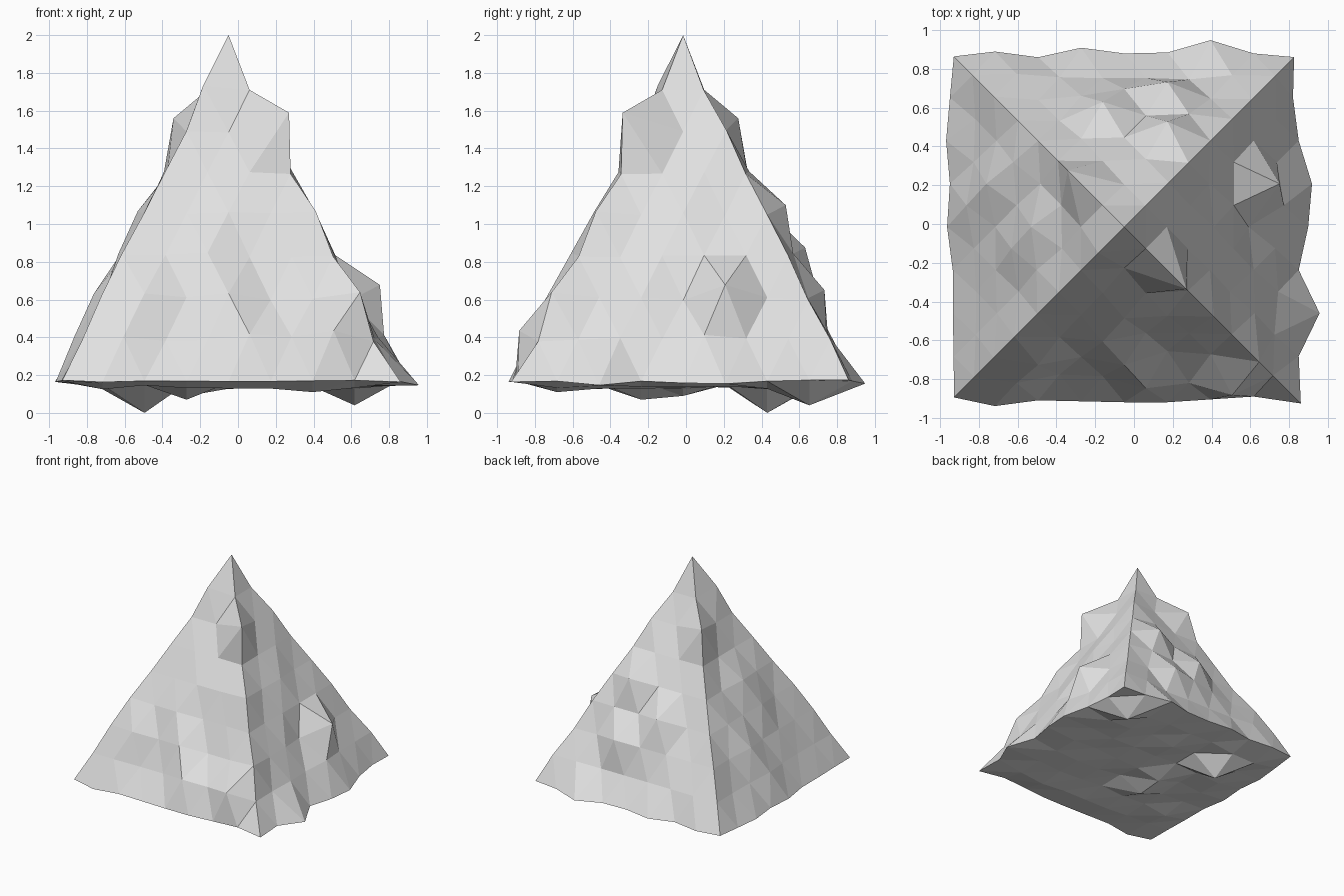
import bpy
import bmesh
import random
from mathutils import Vector

cube = bpy.data.objects.get("Cube")
if cube:
    bpy.data.objects.remove(cube, do_unlink=True)

random.seed(4)
ROWS = 8
HALF = 0.89
STEP = 2 * HALF / ROWS
BASE_Z = 0.17
HEIGHT = 1.76
CENTRE = Vector((-0.05, -0.015, BASE_Z))
UP = Vector((0, 0, 1))
# Outward directions of the front, right, back and left sides
OUTWARD = [Vector((0, -1, 0)), Vector((1, 0, 0)), Vector((0, 1, 0)), Vector((-1, 0, 0))]

# Outward shift of each point along the four bottom edges
RIM = [
    [-.015, .035, .005, .01, .015, .015, 0, -.015],
    [.03, .01, .12, .01, .06, .08, .01, -.02],
    [-.02, .005, .075, .01, .005, .035, -.015, .015],
    [-.015, .01, .03, .01, .025, -.005, -.005, -.01],
]

# Notable bumps on the four sides, by (row, step along the row)
BUMPS = [
    {(1, 6): .1, (1, 5): .03, (1, 4): .06, (1, 2): -.02, (1, 1): .03,
     (2, 3): .05, (2, 4): -.03, (2, 1): .05, (3, 2): .04, (3, 3): -.01,
     (4, 2): .03, (5, 2): .01, (7, 0): .04},
    {(6, 0): .17, (7, 0): 0, (1, 0): -.02, (2, 0): .05, (4, 0): .03,
     (2, 4): .15, (2, 3): -.03, (2, 5): 0, (3, 3): .01, (3, 4): .01,
     (1, 3): 0, (1, 4): .05, (1, 5): .01},
    {(4, 1): .11, (3, 4): -.01, (3, 3): .1, (3, 2): .02, (3, 1): .03,
     (2, 3): .05, (2, 2): .09, (2, 4): .01, (1, 2): -.02},
    {(6, 0): .12, (1, 3): .04, (2, 2): .05, (3, 3): .03, (4, 2): .04},
]
# Bumps hanging under the base
UNDERSIDE = {(2, 6): .17, (7, 7): .13, (3, 3): .1, (3, 4): .08, (6, 1): .06}

bm = bmesh.new()
points = {}


def side_point(side, row, step):
    """Displaced lattice point on a side; corners are shared by neighbours."""
    count = ROWS - row
    if count == 0:
        side = step = 0
    elif step == count:
        side, step = (side + 1) % 4, 0
    key = (side, row, step)
    if key in points:
        return points[key]
    out = OUTWARD[side]
    along = OUTWARD[(side + 1) % 4]
    half = HALF * count / ROWS
    place = CENTRE + out * half + along * (step * STEP - half) + UP * (HEIGHT * row / ROWS)
    if count == 0:
        normal, shift = UP, 0.07
    else:
        normal = out - along if step == 0 else out.copy()
        if row == 0:
            normal = normal.normalized() - UP * 0.2
            shift = RIM[side][step]
        else:
            normal += UP * (HALF / HEIGHT) * (2 if step == 0 else 1)
            shift = BUMPS[side].get((row, step), random.uniform(-.015, .02))
    points[key] = bm.verts.new(place + normal.normalized() * shift)
    return points[key]


def base_point(i, j):
    """Point of the underside grid, joined to the rim at its border."""
    if j == 0:
        return side_point(0, 0, i)
    if i == ROWS:
        return side_point(1, 0, j)
    if j == ROWS:
        return side_point(2, 0, ROWS - i)
    if i == 0:
        return side_point(3, 0, ROWS - j)
    key = ("base", i, j)
    if key not in points:
        drop = UNDERSIDE.get((i, j), random.uniform(.005, .045))
        points[key] = bm.verts.new(
            CENTRE + Vector((i * STEP - HALF, j * STEP - HALF, -drop)))
    return points[key]


# Four triangular rocky sides
for side in range(4):
    for row in range(ROWS):
        for step in range(ROWS - row):
            a = side_point(side, row, step)
            b = side_point(side, row, step + 1)
            c = side_point(side, row + 1, step)
            bm.faces.new((a, b, c))
            if step < ROWS - row - 1:
                d = side_point(side, row + 1, step + 1)
                bm.faces.new((b, d, c))

# Uneven underside
for i in range(ROWS):
    for j in range(ROWS):
        a, b = base_point(i, j), base_point(i + 1, j)
        c, d = base_point(i + 1, j + 1), base_point(i, j + 1)
        bm.faces.new((a, d, b))
        bm.faces.new((b, d, c))

bmesh.ops.recalc_face_normals(bm, faces=bm.faces[:])
mesh = bpy.data.meshes.new("rock_pyramid")
bm.to_mesh(mesh)
bm.free()
rock = bpy.data.objects.new("rock_pyramid", mesh)
bpy.context.collection.objects.link(rock)

# Plain pale grey stone
stone = bpy.data.materials.new("pale_grey_stone")
stone.use_nodes = True
colour = (0.75, 0.75, 0.75, 1)
stone.diffuse_color = colour
for node in stone.node_tree.nodes:
    if node.type == 'BSDF_PRINCIPLED':
        node.inputs["Base Color"].default_value = colour
mesh.materials.append(stone)
